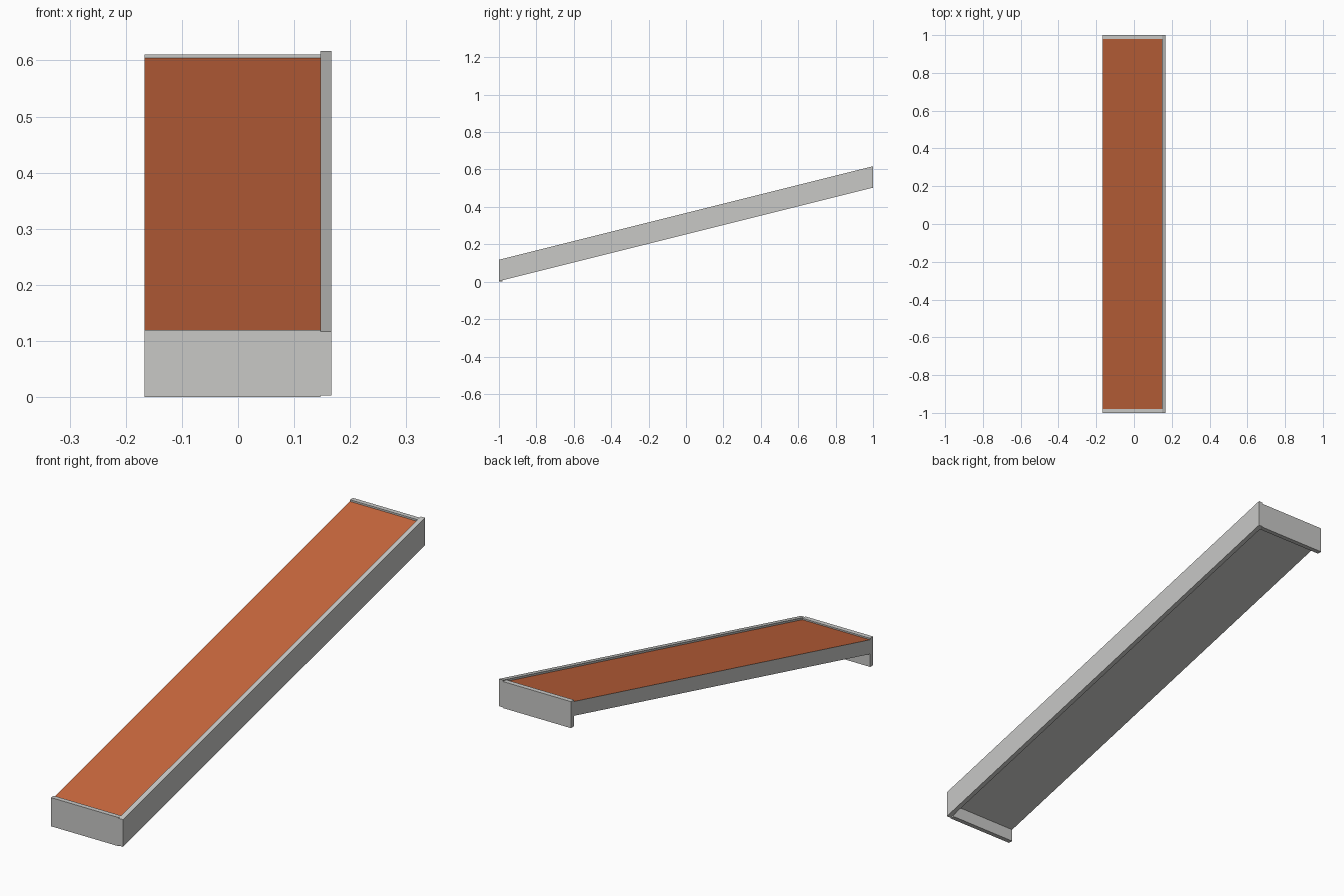
import bpy

if "Cube" in bpy.data.objects:
    bpy.data.objects.remove(bpy.data.objects["Cube"])


def material(name, rgb):
    m = bpy.data.materials.new(name)
    m.diffuse_color = (*rgb, 1.0)
    m.use_nodes = True
    m.node_tree.nodes["Principled BSDF"].inputs["Base Color"].default_value = m.diffuse_color
    return m


GREY = material("light grey concrete", (0.58, 0.58, 0.565))
ORANGE = material("terracotta surface", (0.58, 0.136, 0.047))

SLOPE = 0.25
MID = 0.367  # height of the side rail's top edge at y = 0


def side_z(y, drop):
    """Height on the slope, a given drop below the rail's top edge."""
    return MID + SLOPE * y - drop


def extrude_profile(name, profile, x0, x1, mats):
    """Extrude a (y, z) outline along x; outline runs bottom first, counter-clockwise."""
    n = len(profile)
    verts = [(x, y, z) for x in (x0, x1) for y, z in profile]
    faces = [tuple(reversed(range(n))), tuple(range(n, 2 * n))]
    faces += [(i, (i + 1) % n, n + (i + 1) % n, n + i) for i in range(n)]
    mesh = bpy.data.meshes.new(name)
    mesh.from_pydata(verts, [], faces)
    for m in mats:
        mesh.materials.append(m)
    mesh.update()
    ob = bpy.data.objects.new(name, mesh)
    bpy.context.collection.objects.link(ob)
    return ob


def sloped(name, y0, y1, top, bottom, x0, x1, mats):
    outline = [(y0, side_z(y0, bottom)), (y1, side_z(y1, bottom)),
               (y1, side_z(y1, top)), (y0, side_z(y0, top))]
    return extrude_profile(name, outline, x0, x1, mats)


def plate(name, y0, y1, z0, z1, x0, x1):
    return extrude_profile(name, [(y0, z0), (y1, z0), (y1, z1), (y0, z1)], x0, x1, [GREY])


LEFT, INNER, RIGHT = -0.167, 0.147, 0.167

# Sloping side rail along the right edge
sloped("side_rail", -1, 1, 0.0, 0.114, INNER, RIGHT, [GREY])

# Upright plates closing both ends
plate("front_end_plate", -1, -0.98, 0.0, 0.12, LEFT, INNER)
plate("back_end_plate", 0.98, 1, 0.50, 0.611, LEFT, INNER)

# Ramp slab, terracotta on its upper face only
ramp = sloped("ramp_slab", -0.98, 0.98, 0.008, 0.068, LEFT, INNER, [GREY, ORANGE])
for f in ramp.data.polygons:
    f.material_index = 1 if f.normal.z > 0.5 else 0
